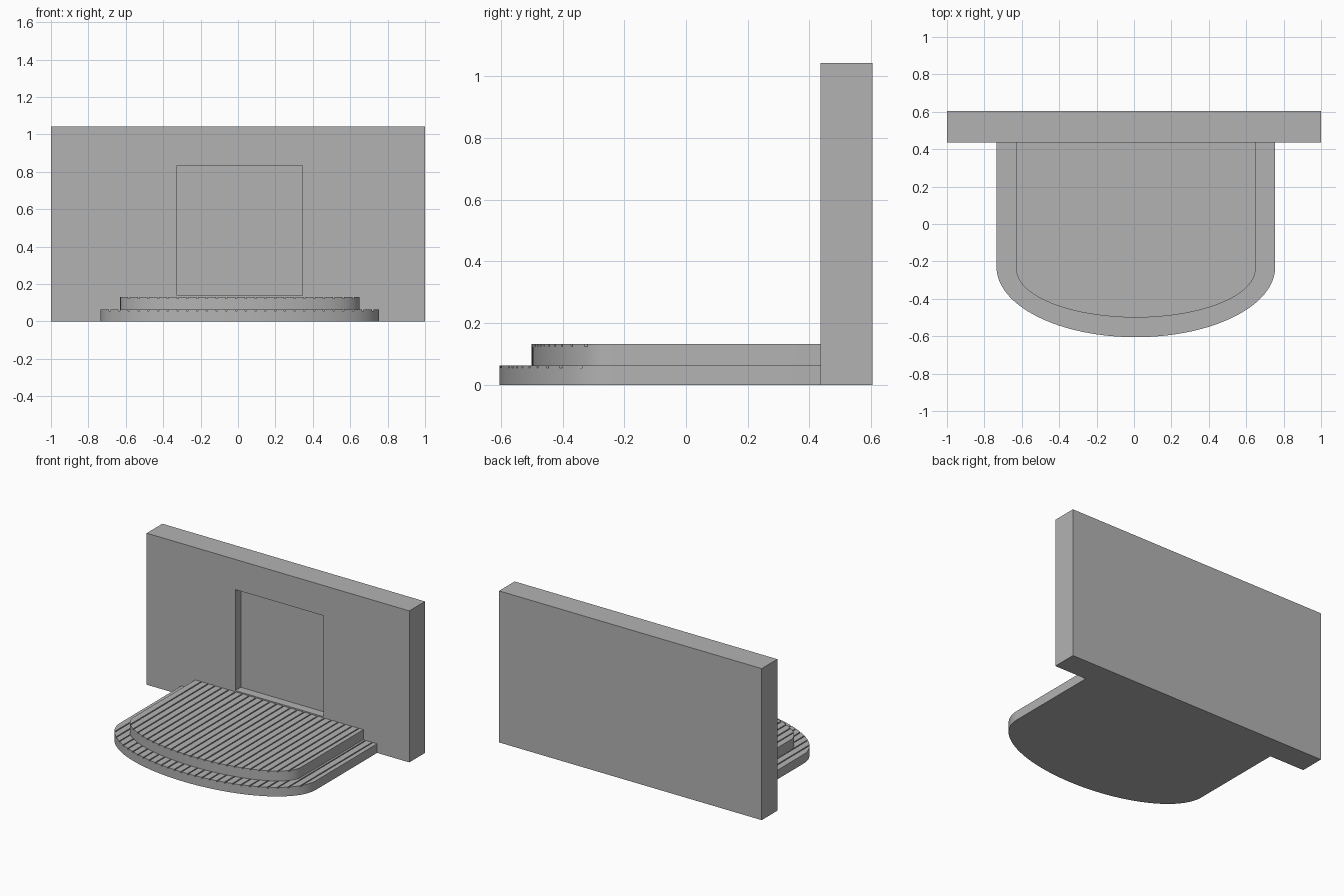
import bpy, bmesh
from math import sqrt, sin, pi
from mathutils import Vector

if "Cube" in bpy.data.objects:
    bpy.data.objects.remove(bpy.data.objects["Cube"])

grey = bpy.data.materials.new("plain_grey")
grey.use_nodes = True
grey.diffuse_color = (0.45, 0.45, 0.45, 1)
grey.node_tree.nodes["Principled BSDF"].inputs["Base Color"].default_value = grey.diffuse_color

WALL_FRONT, WALL_BACK, WALL_TOP = 0.435, 0.605, 1.043
CENTRE = 0.01
PITCH, FIRST_GROOVE, GROOVE, GROOVE_DEPTH = 0.0521, -0.687, 0.008, 0.008


def finish(bm, name, smooth=False):
    bmesh.ops.recalc_face_normals(bm, faces=bm.faces)
    mesh = bpy.data.meshes.new(name)
    bm.to_mesh(mesh)
    bm.free()
    mesh.materials.append(grey)
    ob = bpy.data.objects.new(name, mesh)
    bpy.context.collection.objects.link(ob)
    if smooth:
        bpy.ops.object.select_all(action='DESELECT')
        ob.select_set(True)
        bpy.context.view_layer.objects.active = ob
        bpy.ops.object.shade_smooth_by_angle()
    return ob


def prism(bm, outline, z0, z1):
    low = [bm.verts.new((x, y, z0)) for x, y in outline]
    high = [bm.verts.new((x, y, z1)) for x, y in outline]
    bm.faces.new(low[::-1])
    bm.faces.new(high)
    n = len(outline)
    for i in range(n):
        j = (i + 1) % n
        bm.faces.new((low[i], low[j], high[j], high[i]))


def step(name, half, front, bend, z0, z1):
    """Bow-fronted step: solid base with narrow boards on top."""
    def front_y(x):
        t = min(1, abs(x - CENTRE) / half)
        return bend - (bend - front) * sqrt(1 - t * t)

    # Even spacing around the elliptical front
    curve = [CENTRE + half * sin(pi * (i / 64 - 0.5)) for i in range(65)]

    def outline(a, b):
        xs = [a] + [x for x in curve if a + 1e-4 < x < b - 1e-4] + [b]
        return [(x, front_y(x)) for x in xs] + [(b, WALL_FRONT), (a, WALL_FRONT)]

    left, right = CENTRE - half, CENTRE + half
    bm = bmesh.new()
    prism(bm, outline(left, right), z0, z1 - GROOVE_DEPTH)
    finish(bm, name + "_base", True)

    bm = bmesh.new()
    for k in range(-1, 28):
        a = max(left, FIRST_GROOVE + k * PITCH + GROOVE / 2)
        b = min(right, FIRST_GROOVE + (k + 1) * PITCH - GROOVE / 2)
        if b - a > 0.002:
            prism(bm, outline(a, b), z1 - GROOVE_DEPTH, z1)
    finish(bm, name + "_boards", True)


# Wall with a shallow doorway recess
bm = bmesh.new()
bmesh.ops.create_cube(bm, size=1)
for v in bm.verts:
    v.co = Vector((v.co.x * 2,
                   WALL_FRONT if v.co.y < 0 else WALL_BACK,
                   (v.co.z + 0.5) * WALL_TOP))
bm.normal_update()
door = next(f for f in bm.faces if f.normal.y < -0.9)
bmesh.ops.inset_individual(bm, faces=[door], thickness=0.1)
for v in door.verts:
    v.co.x = -0.325 if v.co.x < 0 else 0.345
    v.co.z = 0.14 if v.co.z < 0.5 else 0.835
bm.normal_update()
bmesh.ops.inset_individual(bm, faces=[door], thickness=0, depth=-0.06)
finish(bm, "wall_with_doorway")

# Two bow-fronted steps
step("lower_step", 0.745, -0.605, -0.23, 0, 0.063)
step("upper_step", 0.64, -0.5, -0.24, 0.063, 0.132)
